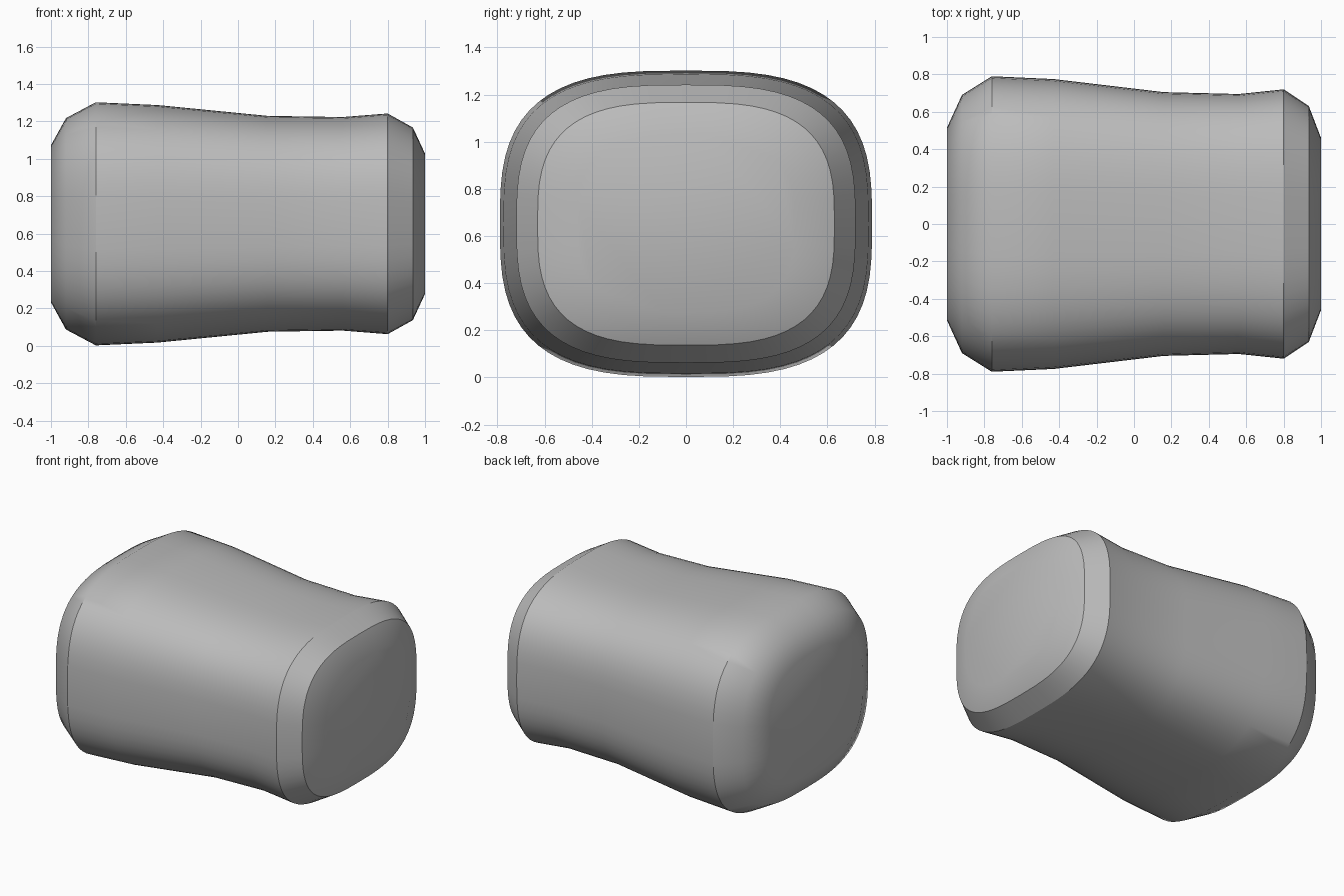
import bpy, bmesh
from math import cos, sin, tau, copysign

if "Cube" in bpy.data.objects:
    bpy.data.objects.remove(bpy.data.objects["Cube"])

grey = bpy.data.materials.new("plain grey")
grey.use_nodes = True
colour = (0.5, 0.5, 0.5, 1)
grey.diffuse_color = colour
grey.node_tree.nodes["Principled BSDF"].inputs["Base Color"].default_value = colour

SIDES = 64
MIDDLE = 0.652
ROUNDNESS = 3.0

# Stations along the body: x, half width, half height
stations = [
    (-1.0, 0.515, 0.42), (-0.92, 0.69, 0.565), (-0.76, 0.79, 0.65),
    (-0.43, 0.775, 0.635), (0.16, 0.705, 0.577), (0.56, 0.695, 0.571),
    (0.8, 0.72, 0.59), (0.935, 0.63, 0.515), (1.0, 0.46, 0.375),
]


def rounded(value):
    return copysign(abs(value) ** (2 / ROUNDNESS), value)


# Body: rounded rectangular rings joined end to end
bm = bmesh.new()
rings = []
for x, width, height in stations:
    angles = [tau * i / SIDES for i in range(SIDES)]
    rings.append([bm.verts.new((x, width * rounded(cos(a)),
                                MIDDLE + height * rounded(sin(a)))) for a in angles])
for a, b in zip(rings, rings[1:]):
    for i in range(SIDES):
        j = (i + 1) % SIDES
        bm.faces.new((a[i], a[j], b[j], b[i]))

# Flat end caps
bm.faces.new(rings[0])
bm.faces.new(rings[-1])
bmesh.ops.recalc_face_normals(bm, faces=bm.faces)
for face in bm.faces:
    face.smooth = True

# Creases: both bevel rings on the small end, only the sides of the large end
for index, reach in ((2, 0.56), (6, 0), (7, 0)):
    ring = rings[index]
    for i in range(SIDES):
        a, b = ring[i], ring[(i + 1) % SIDES]
        if abs(a.co.y + b.co.y) / 2 >= reach:
            bm.edges.get((a, b)).smooth = False

mesh = bpy.data.meshes.new("waisted_body")
bm.to_mesh(mesh)
bm.free()
mesh.materials.append(grey)
body = bpy.data.objects.new("waisted_body", mesh)
bpy.context.collection.objects.link(body)
